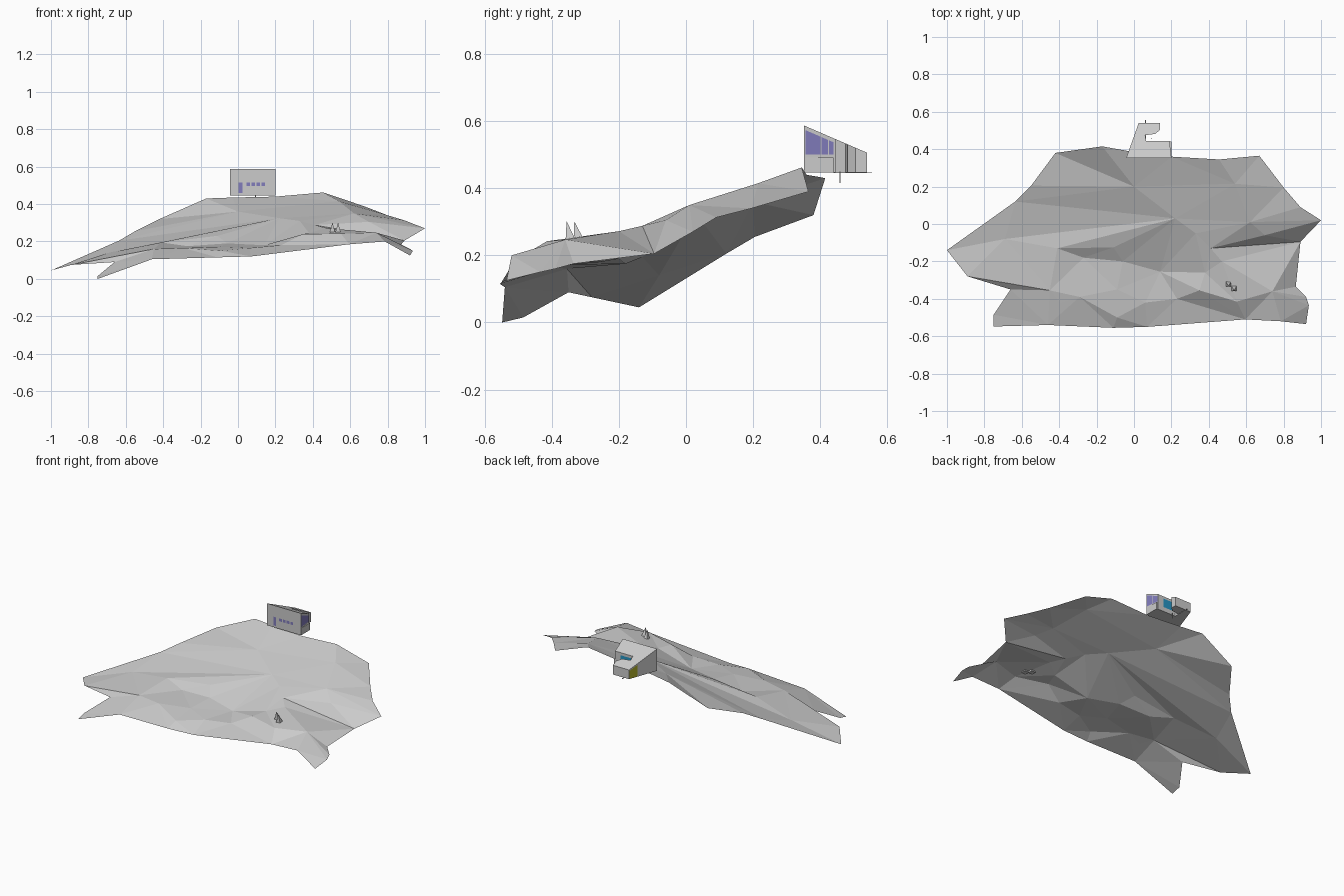
import bpy, bmesh
from mathutils import Vector
from mathutils.geometry import delaunay_2d_cdt

if "Cube" in bpy.data.objects:
    bpy.data.objects.remove(bpy.data.objects["Cube"])


def add_mesh(name, verts, faces, color=None):
    me = bpy.data.meshes.new(name)
    me.from_pydata([tuple(v) for v in verts], [], faces)
    me.update()
    ob = bpy.data.objects.new(name, me)
    bpy.context.collection.objects.link(ob)
    if color:
        mat = bpy.data.materials.get(color[0]) or bpy.data.materials.new(color[0])
        mat.diffuse_color = color[1]
        mat.use_nodes = True
        mat.node_tree.nodes["Principled BSDF"].inputs["Base Color"].default_value = mat.diffuse_color
        me.materials.append(mat)
    return ob


GLASS = ("glass", (0.22, 0.2, 0.5, 1))
BLUE = ("blue_panel", (0.02, 0.3, 0.55, 1))
YELLOW = ("yellow_panel", (0.4, 0.4, 0.02, 1))

# Hillside: open low-poly sheet, rim (clockwise) plus a few ridge and gully points
rim = [(-.42, .38, .32), (-.17, .415, .43), (-.03, .39, .435), (.2, .36, .44),
       (.455, .345, .462), (.67, .365, .39), (.8, .195, .34), (.89, .09, .313),
       (1, .02, .27), (.89, -.095, .205), (.865, -.335, .175), (.92, -.39, .16),
       (.935, -.435, .15), (.92, -.535, .125), (.785, -.52, .2), (.595, -.51, .185),
       (.07, -.55, .12), (-.11, -.555, .115), (-.46, -.54, .105), (-.75, -.548, 0),
       (-.75, -.485, .015), (-.66, -.35, .09), (-.89, -.28, .075), (-1, -.14, .045),
       (-.635, .12, .205), (-.55, .205, .255)]
rim.reverse()
inner = [(.41, -.13, .288), (.7, -.06, .305), (.47, -.2, .272), (.74, -.36, .247),
         (.55, -.415, .242), (.35, -.355, .24), (.23, -.4, .18), (.38, -.26, .245),
         (.14, -.255, .18), (-.09, -.35, .172), (-.06, -.2, .19), (-.11, -.125, .23),
         (.33, -.05, .31), (-.27, -.18, .175), (-.41, -.13, .195), (-.29, -.39, .165),
         (-.395, -.425, .145), (-.45, -.355, .16), (-.69, -.08, .14),
         (-.09, -.5, .15), (.06, -.42, .165), (.22, .03, .325), (.62, .01, .35),
         (.54, .215, .415), (0, .2, .36)]
# Creases that must survive as edges: bands across the slope, gullies and hill crest
creases = [[(.41, -.13), (.7, -.06), (1, .02)], [(.41, -.13), (.89, -.095)],
           [(-.89, -.28), (-.45, -.355), (-.66, -.35)],
           [(.23, -.4), (.35, -.355), (.55, -.415), (.74, -.36), (.935, -.435)],
           [(-.635, .12), (.22, .03), (.62, .01), (1, .02)],
           [(-.55, .205), (0, .2), (.54, .215), (.8, .195)],
           [(-1, -.14), (-.69, -.08), (.22, .03)]]
pts = rim + inner
index = {p[:2]: i for i, p in enumerate(pts)}
edges = [(index[a], index[b]) for c in creases for a, b in zip(c, c[1:])]
flat, _, tris, orig, _, _ = delaunay_2d_cdt(
    [Vector(p[:2]) for p in pts], edges, [list(range(len(rim)))], 1, 1e-5)
verts = [(v.x, v.y, pts[o[0]][2]) for v, o in zip(flat, orig)]
add_mesh("hillside", verts, [list(t) for t in tris])

# Building: C-shaped plan with a roof sloping down to the back
FLOOR = .447


def roof_z(y):
    return .587 - .432 * (y - .352)


plan = [(-.042, .352), (.2, .352), (.19, .445), (.065, .445), (.06, .475),
        (.115, .482), (.14, .505), (.14, .54), (.025, .54)]
k = len(plan)
house = [(x, y, FLOOR) for x, y in plan] + [(x, y, roof_z(y)) for x, y in plan]
faces = [list(range(k))[::-1], list(range(k, 2 * k))]
faces += [[i, (i + 1) % k, (i + 1) % k + k, i + k] for i in range(k)]
add_mesh("house_walls", house, faces)


def wall_panel(name, a, b, t0, t1, z0, z1, color):
    """Panel on the wall a-b between fractions t0-t1; z1 is a height or a roof offset."""
    a, b = Vector(a), Vector(b)
    d = (b - a).normalized()
    off = Vector((d.y, -d.x)) * .0015
    p, q = a.lerp(b, t0) + off, a.lerp(b, t1) + off
    top = [z1 if z1 > 0 else roof_z(v.y) + z1 for v in (p, q)]
    add_mesh(name, [(*p, z0), (*q, z0), (*q, top[1]), (*p, top[0])], [[0, 1, 2, 3]], color)


# Front door and windows
wall_panel("front_door", plan[0], plan[1], .19, .27, .46, .515, GLASS)
for i in range(4):
    t = .36 + i * .11
    wall_panel(f"front_window_{i + 1}", plan[0], plan[1], t, t + .08, .497, .515, GLASS)
# Side glazing in three panes
for i, (t0, t1) in enumerate([(.04, .53), (.56, .76), (.79, .94)]):
    wall_panel(f"side_glass_{i + 1}", plan[1], plan[2], t0, t1, .5, -.012, GLASS)
# Courtyard panel and coloured side panel
wall_panel("courtyard_panel", plan[2], plan[3], .3, .9, .475, -.015, BLUE)
wall_panel("yellow_side_panel", plan[8], plan[0], .02, .3, .45, -.006, YELLOW)


def box(name, lo, hi):
    v = [(x, y, z) for z in (lo[2], hi[2]) for y in (lo[1], hi[1]) for x in (lo[0], hi[0])]
    add_mesh(name, v, [[0, 2, 3, 1], [4, 5, 7, 6], [0, 1, 5, 4],
                       [2, 6, 7, 3], [0, 4, 6, 2], [1, 3, 7, 5]])


# Low side block, thin floor ledge and support post
box("side_block", (.17, .356, FLOOR), (.2, .44, .492))
box("floor_ledge", (.06, .44, .445), (.065, .555, .447))
box("support_post", (.09, .457, .415), (.095, .46, .45))


# Two small leaning spikes on the front hill
def spike(name, x, y, lean):
    r = .016
    v = [(x - r, y - r, .242), (x + r, y - r, .242), (x + r, y + r, .242),
         (x - r, y + r, .242), (x, y + lean, .302)]
    add_mesh(name, v, [[3, 2, 1, 0], [0, 1, 4], [1, 2, 4], [2, 3, 4], [3, 0, 4]])


spike("spike_left", .505, -.318, -.015)
spike("spike_right", .535, -.343, -.013)
